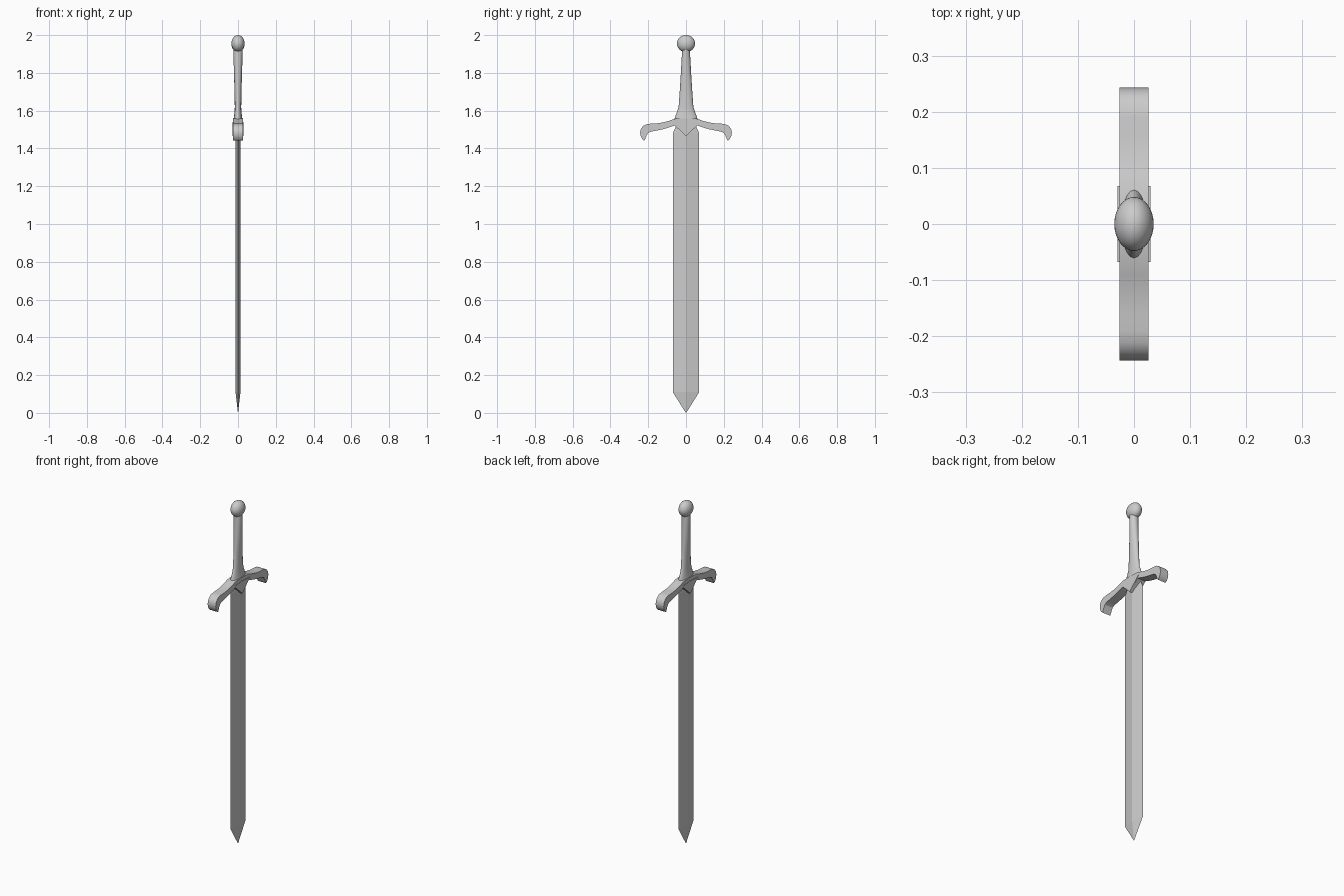
import bpy, bmesh, math

if "Cube" in bpy.data.objects:
    bpy.data.objects.remove(bpy.data.objects["Cube"])


def finish(name, bm, smooth=None):
    """Turn a bmesh into a named object, optionally smooth by angle."""
    bmesh.ops.recalc_face_normals(bm, faces=bm.faces[:])
    me = bpy.data.meshes.new(name)
    bm.to_mesh(me)
    bm.free()
    ob = bpy.data.objects.new(name, me)
    bpy.context.collection.objects.link(ob)
    if smooth:
        bpy.ops.object.select_all(action='DESELECT')
        ob.select_set(True)
        bpy.context.view_layer.objects.active = ob
        bpy.ops.object.shade_smooth_by_angle(angle=math.radians(smooth))
    return ob


def loft(name, rings, smooth=None):
    """Skin equal-length closed rings and cap both ends."""
    bm = bmesh.new()
    vs = [[bm.verts.new(p) for p in r] for r in rings]
    n = len(vs[0])
    for a, b in zip(vs, vs[1:]):
        for i in range(n):
            j = (i + 1) % n
            bm.faces.new((a[i], a[j], b[j], b[i]))
    bm.faces.new(vs[0])
    bm.faces.new(vs[-1])
    return finish(name, bm, smooth)


def ellipse(z, rx, ry, n=24):
    return [(rx * math.cos(t), ry * math.sin(t), z)
            for t in (2 * math.pi * i / n for i in range(n))]


def slab(name, half_outline, half_x, smooth=None):
    """Mirror a y,z half outline across y = 0 and extrude it along x."""
    outline = half_outline + [(-y, z) for y, z in reversed(half_outline) if y > 0]
    return loft(name, [[(x, y, z) for y, z in outline] for x in (-half_x, half_x)], smooth)


# Blade: diamond cross-section with a central ridge and a pointed tip
def diamond(z, rx, ry):
    return [(rx, 0, z), (0, ry, z), (-rx, 0, z), (0, -ry, z)]


loft("blade", [diamond(0.0, 0.0005, 0.0008), diamond(0.11, 0.013, 0.07),
               diamond(1.48, 0.013, 0.07), diamond(1.525, 0.013, 0.05)])

# Crossguard: swept arms curling down at the ends
slab("crossguard", [
    (0, 1.56), (0.06, 1.557), (0.09, 1.546), (0.125, 1.537), (0.16, 1.532),
    (0.19, 1.531), (0.213, 1.527), (0.229, 1.517), (0.239, 1.502), (0.243, 1.483),
    (0.239, 1.463), (0.231, 1.449), (0.221, 1.441), (0.215, 1.452), (0.209, 1.468), (0.202, 1.480),
    (0.188, 1.488), (0.16, 1.494), (0.125, 1.501), (0.09, 1.511), (0.06, 1.521),
    (0, 1.468)], 0.026, 25)

# Pointed plate over the blade shoulder
slab("guard_plate", [(0, 1.54), (0.068, 1.535), (0, 1.465)], 0.029)

# Grip: oval section flaring into the guard
loft("grip", [ellipse(*s) for s in (
    (1.55, 0.024, 0.062), (1.565, 0.022, 0.059), (1.59, 0.018, 0.049),
    (1.62, 0.017, 0.039), (1.72, 0.019, 0.032), (1.82, 0.022, 0.026),
    (1.93, 0.025, 0.020))], 40)

# Pommel: flattened ball
bm = bmesh.new()
bmesh.ops.create_uvsphere(bm, u_segments=32, v_segments=20, radius=1)
for v in bm.verts:
    v.co = (v.co.x * 0.035, v.co.y * 0.048, 1.955 + v.co.z * 0.045)
finish("pommel", bm, 40)
